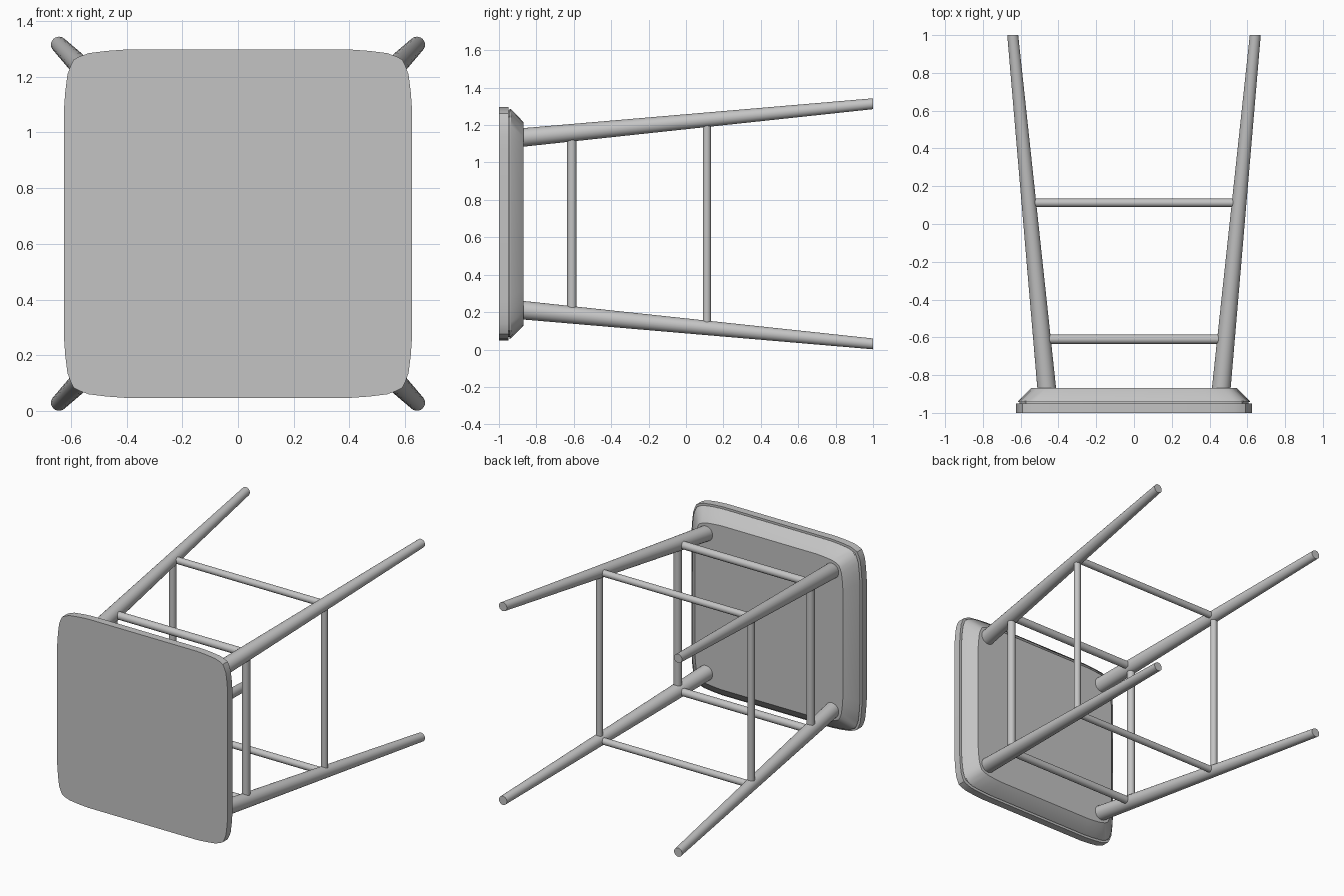
import bpy, bmesh, math
from mathutils import Vector

if "Cube" in bpy.data.objects:
    bpy.data.objects.remove(bpy.data.objects["Cube"], do_unlink=True)

MID = 0.672   # height of the stool's axis, which runs along y

grey = bpy.data.materials.new("plain grey")
grey.use_nodes = True
colour = (0.55, 0.55, 0.55, 1)
grey.diffuse_color = colour
grey.node_tree.nodes["Principled BSDF"].inputs["Base Color"].default_value = colour


def loft(name, rings):
    """Skin a closed, capped surface over a list of equal-length rings."""
    bm = bmesh.new()
    loops = [[bm.verts.new(p) for p in ring] for ring in rings]
    n = len(loops[0])
    for a, b in zip(loops, loops[1:]):
        for i in range(n):
            j = (i + 1) % n
            bm.faces.new((a[i], a[j], b[j], b[i]))
    bm.faces.new(loops[0])
    bm.faces.new(loops[-1])
    bmesh.ops.recalc_face_normals(bm, faces=bm.faces)
    mesh = bpy.data.meshes.new(name)
    bm.to_mesh(mesh)
    bm.free()
    mesh.materials.append(grey)
    obj = bpy.data.objects.new(name, mesh)
    bpy.context.collection.objects.link(obj)
    bpy.ops.object.select_all(action="DESELECT")
    obj.select_set(True)
    bpy.context.view_layer.objects.active = obj
    bpy.ops.object.shade_smooth_by_angle(angle=math.radians(32))
    return obj


def circle(centre, u, v, radius, sides):
    steps = [2 * math.pi * i / sides for i in range(sides)]
    return [centre + radius * (u * math.cos(t) + v * math.sin(t)) for t in steps]


X, Y, Z = Vector((1, 0, 0)), Vector((0, 1, 0)), Vector((0, 0, 1))

# Seat outline: one rounded corner, turned four times
half = [(0.40, 0.625), (0.47, 0.620), (0.535, 0.612), (0.568, 0.600)]
corner = half + [(0.589, 0.589)] + [(b, a) for a, b in reversed(half)]
outline = []
for k in range(4):
    for a, b in corner:
        for _ in range(k):
            a, b = b, -a
        outline.append((a, b))


def seat_ring(y, size):
    s = size / 0.625
    return [Vector((a * s, y, MID + b * s)) for a, b in outline]


# Seat: flat slab, thin groove, then the bevelled underside
profile = [(-1.0, 0.625), (-0.95, 0.625), (-0.95, 0.606), (-0.943, 0.606),
           (-0.943, 0.615), (-0.936, 0.613), (-0.868, 0.543)]
loft("seat", [seat_ring(y, size) for y, size in profile])

# Legs: splayed and tapered, with ends cut flat
SEAT_END, FOOT_END = -0.87, 1.0


def spread(y):
    """Distance of a leg's centre line from the axis, in x and in z."""
    return 0.462 + (0.642 - 0.462) * (y - SEAT_END) / (FOOT_END - SEAT_END)


def leg_ring(y, sx, sz, radius):
    centre = Vector((sx * spread(y), y, MID + sz * spread(y)))
    return circle(centre, X, Z, radius, 24)


for sx, side in ((1, "left"), (-1, "right")):
    for sz, level in ((1, "upper"), (-1, "lower")):
        loft(f"{level}_{side}_leg",
             [leg_ring(-0.9, sx, sz, 0.05), leg_ring(FOOT_END, sx, sz, 0.029)])

# Rungs: two square frames joining the legs
for frame, y, radius in (("seat_side", -0.61, 0.025), ("foot_side", 0.112, 0.022)):
    d = spread(y)
    for s, place in ((1, "a"), (-1, "b")):
        across = Vector((0, y, MID + s * d))
        loft(f"{frame}_cross_rung_{place}",
             [circle(across + X * e * d, Y, Z, radius, 16) for e in (-1, 1)])
        upright = Vector((s * d, y, MID))
        loft(f"{frame}_upright_rung_{place}",
             [circle(upright + Z * e * d, X, Y, radius, 16) for e in (-1, 1)])
